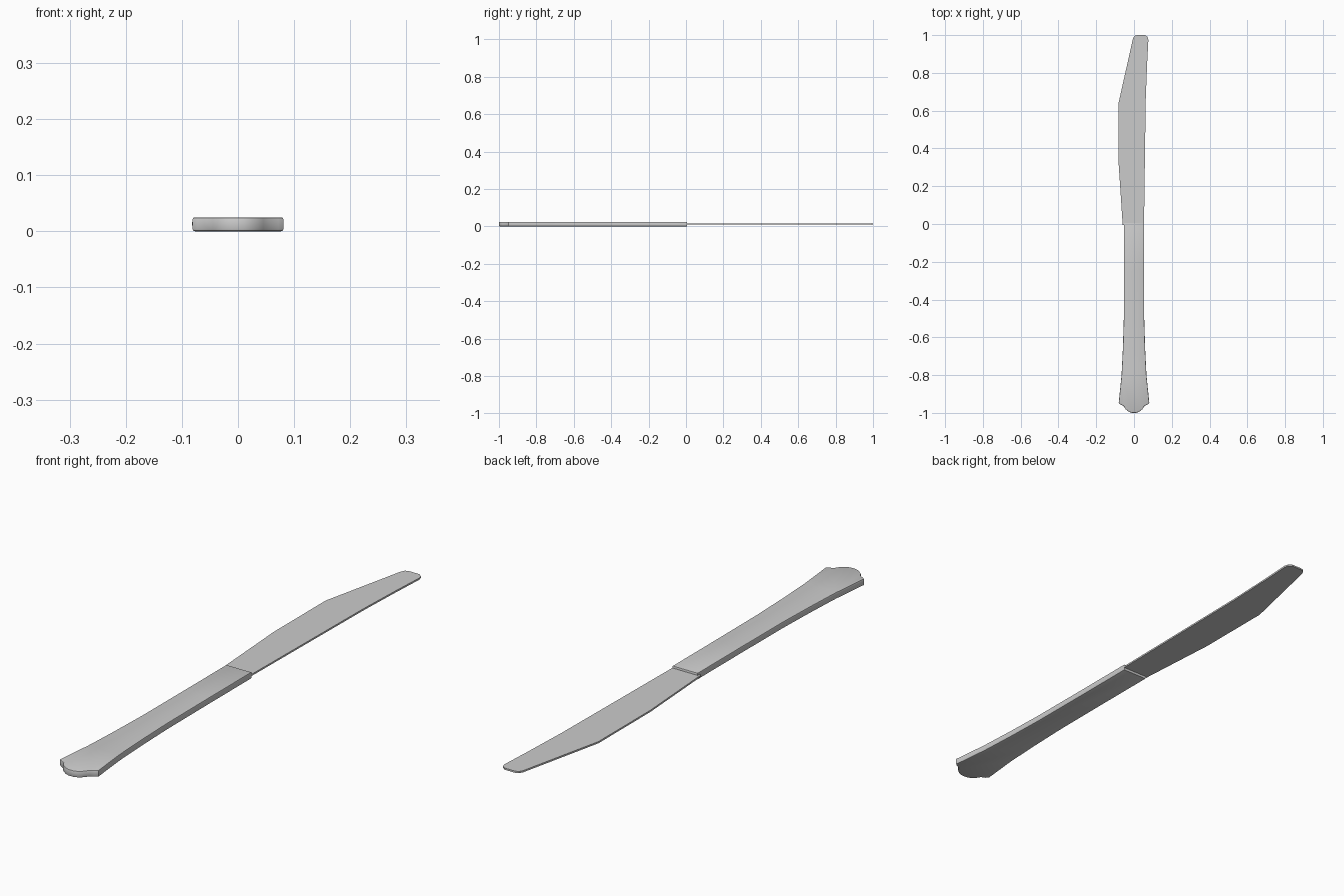
import bpy, bmesh, math

if "Cube" in bpy.data.objects:
    bpy.data.objects.remove(bpy.data.objects["Cube"])


def plate(name, outline, z0, z1, bevel):
    """Extrude a flat outline from z0 to z1 and soften its upper and lower rims."""
    bm = bmesh.new()
    base = bm.faces.new([bm.verts.new((x, y, z0)) for x, y in outline])
    res = bmesh.ops.extrude_face_region(bm, geom=[base], use_keep_orig=True)
    for v in res["geom"]:
        if isinstance(v, bmesh.types.BMVert):
            v.co.z = z1
    bmesh.ops.recalc_face_normals(bm, faces=bm.faces)
    if bevel:
        rims = [e for e in bm.edges if abs(e.verts[0].co.z - e.verts[1].co.z) < 1e-6]
        bmesh.ops.bevel(bm, geom=rims, offset=bevel, segments=2, profile=0.5,
                        affect='EDGES', clamp_overlap=True)
    me = bpy.data.meshes.new(name)
    bm.to_mesh(me)
    bm.free()
    ob = bpy.data.objects.new(name, me)
    bpy.context.collection.objects.link(ob)
    bpy.ops.object.select_all(action='DESELECT')
    ob.select_set(True)
    bpy.context.view_layer.objects.active = ob
    bpy.ops.object.shade_smooth_by_angle(angle=math.radians(35))
    return ob


# Handle: mirrored half profile flaring to a rounded, notched butt
half = [(0.053, 0.006), (0.053, -0.25), (0.054, -0.50), (0.059, -0.66),
        (0.066, -0.80), (0.081, -0.948), (0.072, -0.956), (0.055, -0.964),
        (0.045, -0.980), (0.026, -0.995), (0.010, -1.0)]
handle_outline = half + [(-x, y) for x, y in reversed(half)]
plate("handle", handle_outline, 0.0, 0.025, 0.004)

# Blade: thin plate, cutting edge on the left, rounded tip at the back
blade_outline = [(0.053, -0.004), (0.057, 0.30), (0.062, 0.66), (0.069, 0.84),
                 (0.076, 0.975), (0.072, 0.990), (0.058, 1.0), (0.015, 1.0),
                 (0.002, 0.995), (-0.006, 0.980), (-0.082, 0.64),
                 (-0.082, 0.33), (-0.076, 0.24), (-0.060, -0.004)]
plate("blade", blade_outline, 0.010, 0.0165, 0)
